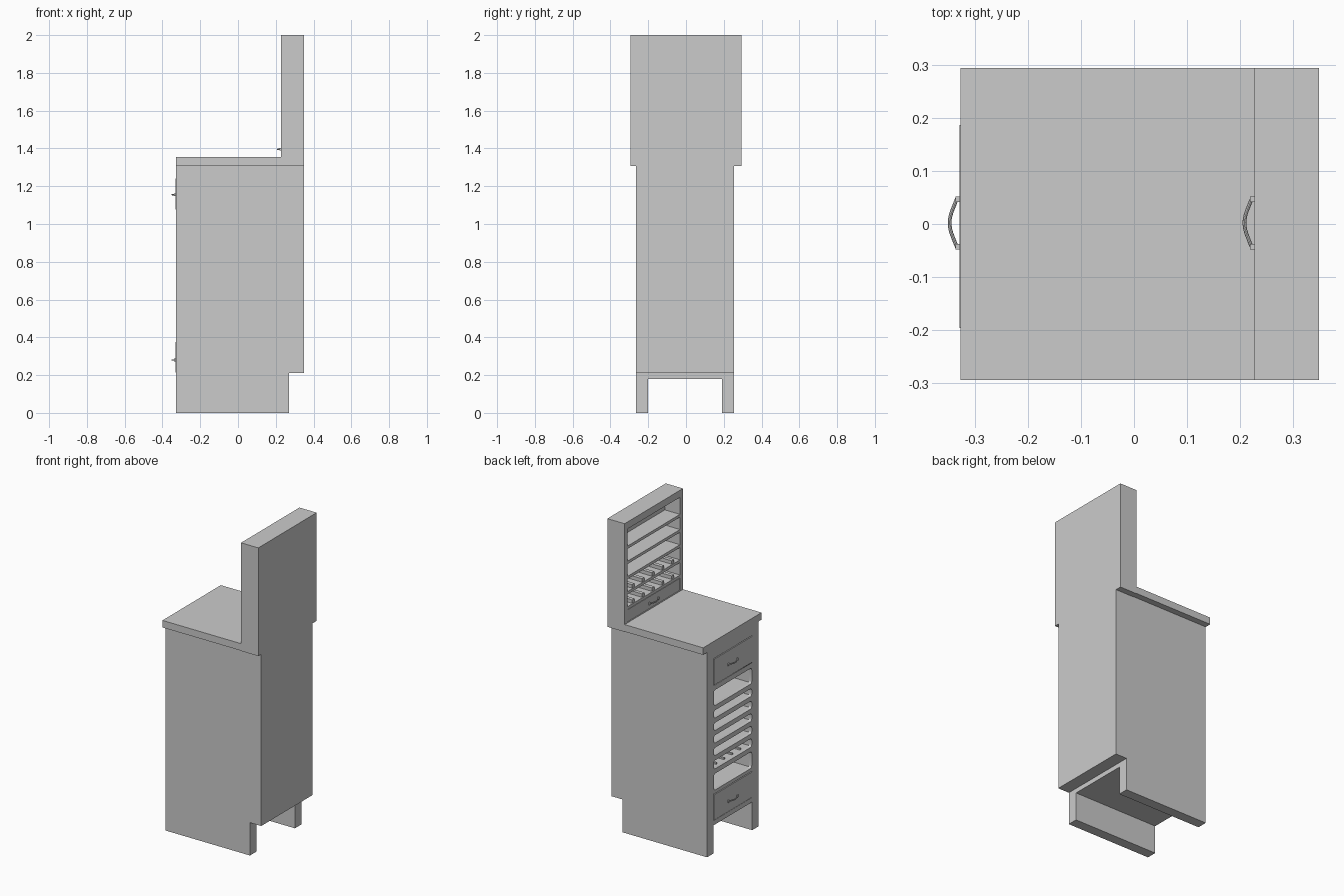
import bpy, math
from mathutils import Matrix

if "Cube" in bpy.data.objects:
    bpy.data.objects.remove(bpy.data.objects["Cube"])


def box(name, x0, x1, y0, y1, z0, z1):
    """Axis-aligned board given by its limits."""
    v = [(x, y, z) for x in (x0, x1) for y in (y0, y1) for z in (z0, z1)]
    f = [(0, 1, 3, 2), (4, 6, 7, 5), (0, 4, 5, 1), (2, 3, 7, 6), (0, 2, 6, 4), (1, 5, 7, 3)]
    me = bpy.data.meshes.new(name)
    me.from_pydata(v, [], f)
    ob = bpy.data.objects.new(name, me)
    bpy.context.collection.objects.link(ob)
    return ob


def to_mesh(ob):
    bpy.ops.object.select_all(action='DESELECT')
    ob.select_set(True)
    bpy.context.view_layer.objects.active = ob
    bpy.ops.object.convert(target='MESH')


def add_loop(cu, pts, cyclic=True):
    sp = cu.splines.new('POLY')
    sp.points.add(len(pts) - 1)
    for p, c in zip(sp.points, pts):
        p.co = (*c, 1) if len(c) == 3 else (c[0], c[1], 0, 1)
    sp.use_cyclic_u = cyclic


def rounded(y0, y1, z0, z1, r, n=5):
    pts = []
    for k, (cy, cz) in enumerate([(y1 - r, z1 - r), (y0 + r, z1 - r), (y0 + r, z0 + r), (y1 - r, z0 + r)]):
        for i in range(n + 1):
            a = math.pi / 2 * (k + i / n)
            pts.append((cy + r * math.cos(a), cz + r * math.sin(a)))
    return pts


def slotted_panel(name, x, t, outer, slots, r):
    """Board facing -x with rounded openings."""
    cu = bpy.data.curves.new(name, 'CURVE')
    cu.dimensions, cu.fill_mode, cu.extrude = '2D', 'BOTH', t / 2
    y0, y1, z0, z1 = outer
    add_loop(cu, [(y0, z0), (y1, z0), (y1, z1), (y0, z1)])
    for s in slots:
        add_loop(cu, rounded(*s, r))
    ob = bpy.data.objects.new(name, cu)
    bpy.context.collection.objects.link(ob)
    ob.matrix_world = Matrix(((0, 0, 1, x + t / 2), (1, 0, 0, 0), (0, 1, 0, 0), (0, 0, 0, 1)))
    to_mesh(ob)


def handle(name, x, z):
    """Bowed pull with two feet."""
    cu = bpy.data.curves.new(name, 'CURVE')
    cu.dimensions, cu.bevel_depth, cu.bevel_resolution, cu.use_fill_caps = '3D', 0.0035, 2, True
    n = 14
    add_loop(cu, [(x - 0.006 - 0.013 * math.cos(math.pi / 2 * (2 * i / n - 1)) ** 1.3
                   if 0 < i < n else x - 0.005,
                   0.002 + 0.046 * (2 * i / n - 1), z) for i in range(n + 1)], False)
    ob = bpy.data.objects.new(name, cu)
    bpy.context.collection.objects.link(ob)
    to_mesh(ob)
    bpy.ops.object.shade_smooth_by_angle()
    for s, side in ((-1, "front"), (1, "rear")):
        y = 0.002 + s * 0.045
        box(f"{name}_foot_{side}", x - 0.008, x + 0.001, y - 0.005, y + 0.005, z - 0.007, z + 0.007)


# Cabinet carcass
F, B, YL, YR = -0.328, 0.35, -0.2, 0.19
for name, y0, y1 in (("front_side_panel", -0.265, YL), ("rear_side_panel", YR, 0.255)):
    box(name, F, 0.27, y0, y1, 0, 1.31)
box("back_panel", 0.27, B, -0.265, 0.255, 0.21, 1.31)
box("bottom_board", F, 0.27, YL, YR, 0.18, 0.21)
box("lower_divider", F + 0.02, 0.27, YL, YR, 0.378, 0.40)
box("upper_divider", F + 0.02, 0.27, YL, YR, 1.04, 1.072)
box("top_rail", F, 0.27, YL, YR, 1.245, 1.31)

# Slotted front and cabinet shelves
tops = [0.40, 0.535, 0.62, 0.70, 0.78, 0.86, 0.94, 1.07]
slots = [(YL + 0.004, YR - 0.004, a, b - 0.03) for a, b in zip(tops, tops[1:])]
slotted_panel("slotted_front", F, 0.02, (YL, YR, 0.378, 1.072), slots, 0.014)
for i, z in enumerate(tops[1:-1]):
    box(f"cabinet_shelf_{i}", F + 0.02, 0.27, YL, YR, z - 0.03, z)
for i in range(4):
    y = -0.13 + i * 0.08
    box(f"cabinet_divider_{i}", F + 0.03, 0.2, y, y + 0.012, 0.535, 0.545)

# Cabinet drawers
for name, z0, z1, hz in (("lower_drawer", 0.213, 0.374, 0.28), ("upper_drawer", 1.076, 1.241, 1.155)):
    box(name, F - 0.002, 0.25, YL + 0.003, YR - 0.003, z0, z1)
    handle(name + "_handle", F - 0.002, hz)

# Countertop
box("countertop", F, 0.24, -0.295, 0.295, 1.31, 1.355)

# Hutch frame
T, W = 0.228, 0.295
box("hutch_back", 0.335, B, -W, W, 1.308, 2)
box("hutch_base", T, 0.335, -W, W, 1.308, 1.358)
box("hutch_top", T, 0.335, -W, W, 1.955, 2)
for s, name in ((-1, "hutch_front_side"), (1, "hutch_rear_side")):
    box(name, T, 0.335, min(s * W, s * 0.265), max(s * W, s * 0.265), 1.358, 1.955)

# Hutch drawer
box("hutch_drawer", T + 0.001, 0.33, -0.262, 0.262, 1.361, 1.437)
handle("hutch_drawer_handle", T, 1.395)

# Hutch shelves, the lower two with dividers
for i in range(5):
    z = 1.458 + i * 0.097
    box(f"hutch_shelf_{i}", T, 0.335, -0.265, 0.265, z - 0.018, z)
    if i < 2:
        for k in range(5):
            y = -0.2 + k * 0.1
            box(f"hutch_divider_{i}_{k}", T + 0.005, 0.335, y - 0.012, y + 0.012, z, z + 0.022)
